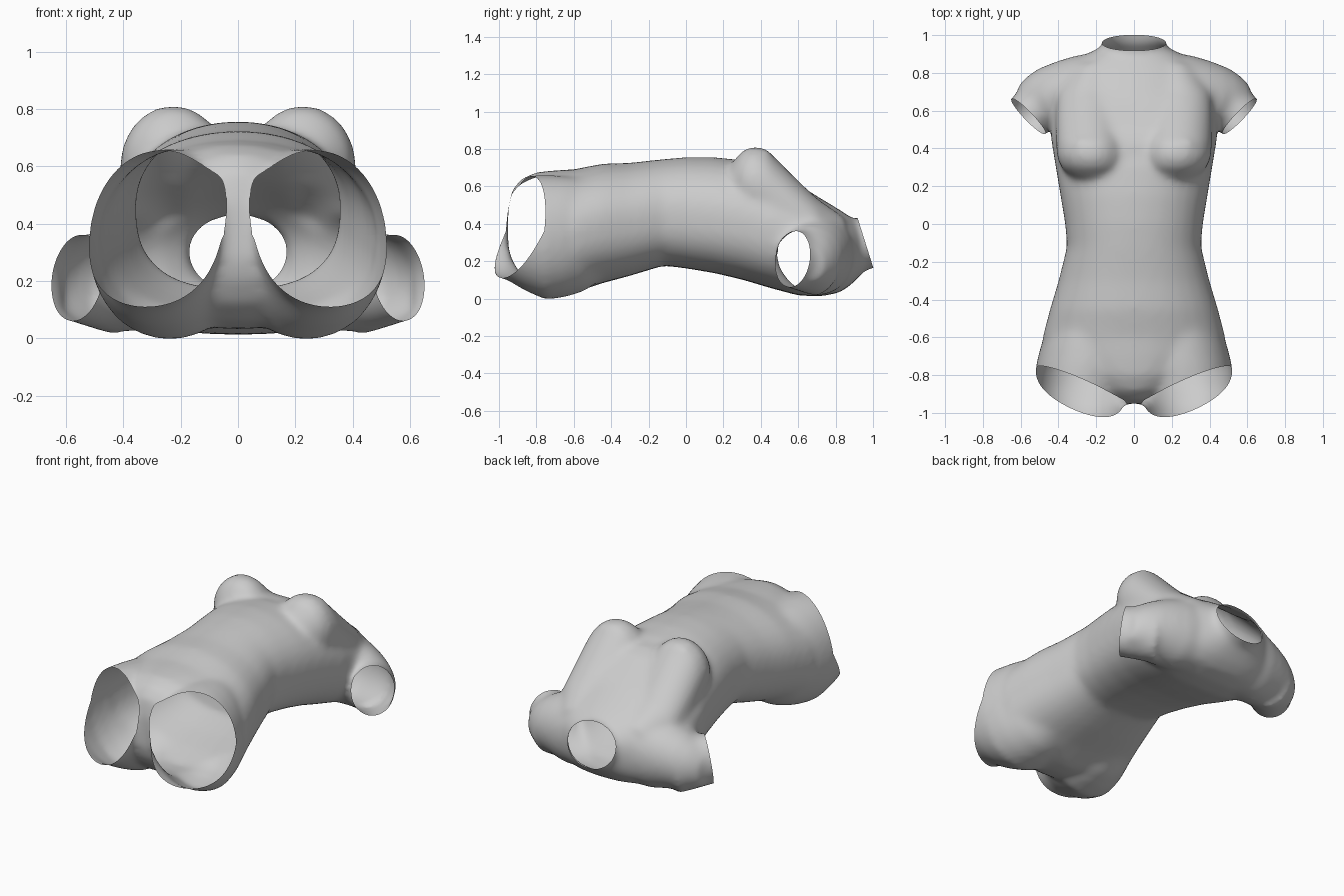
import bpy, bmesh, math
from mathutils import Vector, Matrix

if "Cube" in bpy.data.objects:
    bpy.data.objects.remove(bpy.data.objects["Cube"], do_unlink=True)

grey = bpy.data.materials.new("plain_grey")
grey.use_nodes = True
grey.diffuse_color = (0.6, 0.6, 0.6, 1)
grey.node_tree.nodes["Principled BSDF"].inputs["Base Color"].default_value = (0.6, 0.6, 0.6, 1)

SIDES = 32
bm = bmesh.new()


def loft(axis, rings, front=2.0, back=2.0):
    """Closed tube through rings of (centre, half width, half height); front and back set squareness."""
    axis = Vector(axis).normalized()
    side = axis.cross(Vector((0, 0, 1))).normalized()
    up = side.cross(axis)
    loops = []
    for centre, w, h in rings:
        loop = []
        for i in range(SIDES):
            a = math.tau * i / SIDES
            c, s = math.cos(a), math.sin(a)
            power = front if s > 0 else back
            u = math.copysign(abs(c) ** (2 / power), c) * w
            v = math.copysign(abs(s) ** (2 / power), s) * h
            loop.append(bm.verts.new(Vector(centre) + side * u + up * v))
        loops.append(loop)
    faces = [bm.faces.new(loops[0]), bm.faces.new(loops[-1])]
    for a, b in zip(loops, loops[1:]):
        for i in range(SIDES):
            j = (i + 1) % SIDES
            faces.append(bm.faces.new((a[i], a[j], b[j], b[i])))
    bmesh.ops.recalc_face_normals(bm, faces=faces)


def span(x, y, w, low, high):
    return ((x, y, (low + high) / 2), w, (high - low) / 2)


# Trunk: y, half width, back height, front height
trunk = [
    (-.95, .07, .27, .48), (-.93, .14, .2, .58), (-.88, .24, .12, .64), (-.8, .35, .06, .675),
    (-.7, .44, .035, .685), (-.6, .485, .03, .69), (-.45, .445, .08, .72), (-.3, .4, .12, .725),
    (-.12, .355, .175, .745), (0, .365, .16, .755), (.15, .39, .135, .755),
    (.3, .415, .1, .74), (.45, .44, .055, .70), (.6, .45, .015, .61),
    (.72, .43, .01, .535), (.82, .38, .03, .475), (.88, .29, .07, .435),
    (.93, .19, .12, .40), (.97, .12, .17, .36)]
loft((0, 1, 0), [span(0, *r) for r in trunk], 2.1, 2.6)

# Chest plane between collar and bust
chest = [(.86, .26, .2, .435), (.72, .36, .2, .525), (.6, .375, .25, .615),
         (.5, .375, .3, .69), (.42, .36, .35, .72), (.34, .3, .4, .725)]
loft((0, 1, 0), [span(0, *r) for r in chest], 2.8, 2)

# Neck
neck_dir = Vector((0, .95, .3)).normalized()
neck_mid = Vector((0, .96, .295))
loft(neck_dir, [(neck_mid + neck_dir * d, w, .14) for d, w in ((-.2, .2), (-.06, .17), (.15, .165))])

arm_dir = Vector((.72, -.69, .15)).normalized()
arm_mid = Vector((.56, .57, .21))
for s in (1, -1):
    flip = Vector((s, 1, 1))
    # Thighs: x, y, half width, back height, front height
    thigh = [(.19, -.45, .2, .1, .62), (.21, -.55, .245, .035, .645), (.225, -.65, .27, .005, .655),
             (.24, -.75, .28, -.008, .66), (.27, -.86, .255, .04, .655),
             (.29, -.96, .228, .1, .648), (.3, -1.2, .22, .16, .645)]
    loft((0, 1, 0), [span(s * r[0], *r[1:]) for r in thigh], 2.1, 2.1)
    # Shoulders: x, rear y, front y, back height, front height
    shoulder = [(.1, .55, .91, .03, .46), (.3, .52, .895, .015, .45), (.4, .5, .865, .03, .42),
                (.48, .5, .835, .04, .385), (.55, .53, .795, .055, .34), (.61, .59, .74, .09, .28)]
    loft((1, 0, 0), [((s * x, (a + b) / 2, (lo + hi) / 2), (b - a) / 2, (hi - lo) / 2)
                     for x, a, b, lo, hi in shoulder])
    # Upper arms
    loft(arm_dir * flip, [((arm_mid + arm_dir * d) * flip, w, h)
                          for d, w, h in ((-.22, .15, .17), (0, .13, .155), (.12, .125, .15))])
    # Bust: x, y, half width, back height, front height
    bust = [(.21, .85, .1, .2, .43), (.24, .7, .17, .2, .535), (.235, .6, .18, .25, .63),
            (.23, .5, .185, .3, .73), (.228, .43, .185, .35, .8), (.226, .36, .185, .4, .815),
            (.222, .3, .165, .45, .79), (.215, .25, .12, .5, .73), (.21, .22, .06, .55, .68)]
    loft((0, 1, 0), [span(s * r[0], *r[1:]) for r in bust])
    tip = Matrix.Translation(Vector((.28, .42, .765)) * flip)
    bmesh.ops.create_uvsphere(bm, u_segments=16, v_segments=12, radius=.035, matrix=tip)

mesh = bpy.data.meshes.new("torso_form")
bm.to_mesh(mesh)
bm.free()
form = bpy.data.objects.new("torso_form", mesh)
bpy.context.collection.objects.link(form)

# Fuse the forms into one smooth skin
fuse = form.modifiers.new("fuse", 'REMESH')
fuse.mode = 'VOXEL'
fuse.voxel_size = .016
relax = form.modifiers.new("relax", 'SMOOTH')
relax.factor = .5
relax.iterations = 24
skin = bpy.data.meshes.new_from_object(form.evaluated_get(bpy.context.evaluated_depsgraph_get()))
bpy.data.objects.remove(form, do_unlink=True)

bm = bmesh.new()
bm.from_mesh(skin)


def trim(point, normal, rule, clear=True):
    """Cut the skin along a plane, only among faces chosen by the rule."""
    faces = [f for f in bm.faces if rule(f.calc_center_median())]
    geom = set(faces)
    for f in faces:
        geom.update(f.edges)
        geom.update(f.verts)
    bmesh.ops.bisect_plane(bm, geom=list(geom), plane_co=point, plane_no=normal, clear_outer=clear)


# Open neck, arms and legs; each leg opening folds at mid height
FOLD = .36
trim((0, 0, 0), (1, 0, 0), lambda c: True, False)
trim((0, 0, FOLD), (0, 0, 1), lambda c: c.y < -.4, False)
trim(neck_mid, neck_dir, lambda c: c.y > .8)
for s in (1, -1):
    flip = Vector((s, 1, 1))
    trim(arm_mid * flip, arm_dir * flip, lambda c: c.x * s > .455 and c.y > .2)
    for half, slope in ((1, .15), (-1, .55)):
        trim((0, -.985, FOLD), (.44 * s, -1, slope),
             lambda c: c.x * s > 0 and c.y < -.4 and (c.z - FOLD) * half > 0)

# Keep only the main shell
left = set(bm.verts)
shells = []
while left:
    stack = [left.pop()]
    shell = list(stack)
    while stack:
        for e in stack.pop().link_edges:
            for v in e.verts:
                if v in left:
                    left.remove(v)
                    stack.append(v)
                    shell.append(v)
    shells.append(shell)
main = max(shells, key=len)
bmesh.ops.delete(bm, geom=[v for sh in shells if sh is not main for v in sh], context='VERTS')

# Rest the lowest point on the ground
low = min(v.co.z for v in bm.verts)
bmesh.ops.translate(bm, verts=bm.verts, vec=(0, 0, -low))
bm.to_mesh(skin)
bm.free()

skin.materials.clear()
skin.materials.append(grey)
torso = bpy.data.objects.new("torso", skin)
bpy.context.collection.objects.link(torso)
for p in skin.polygons:
    p.use_smooth = True
    p.material_index = 0
